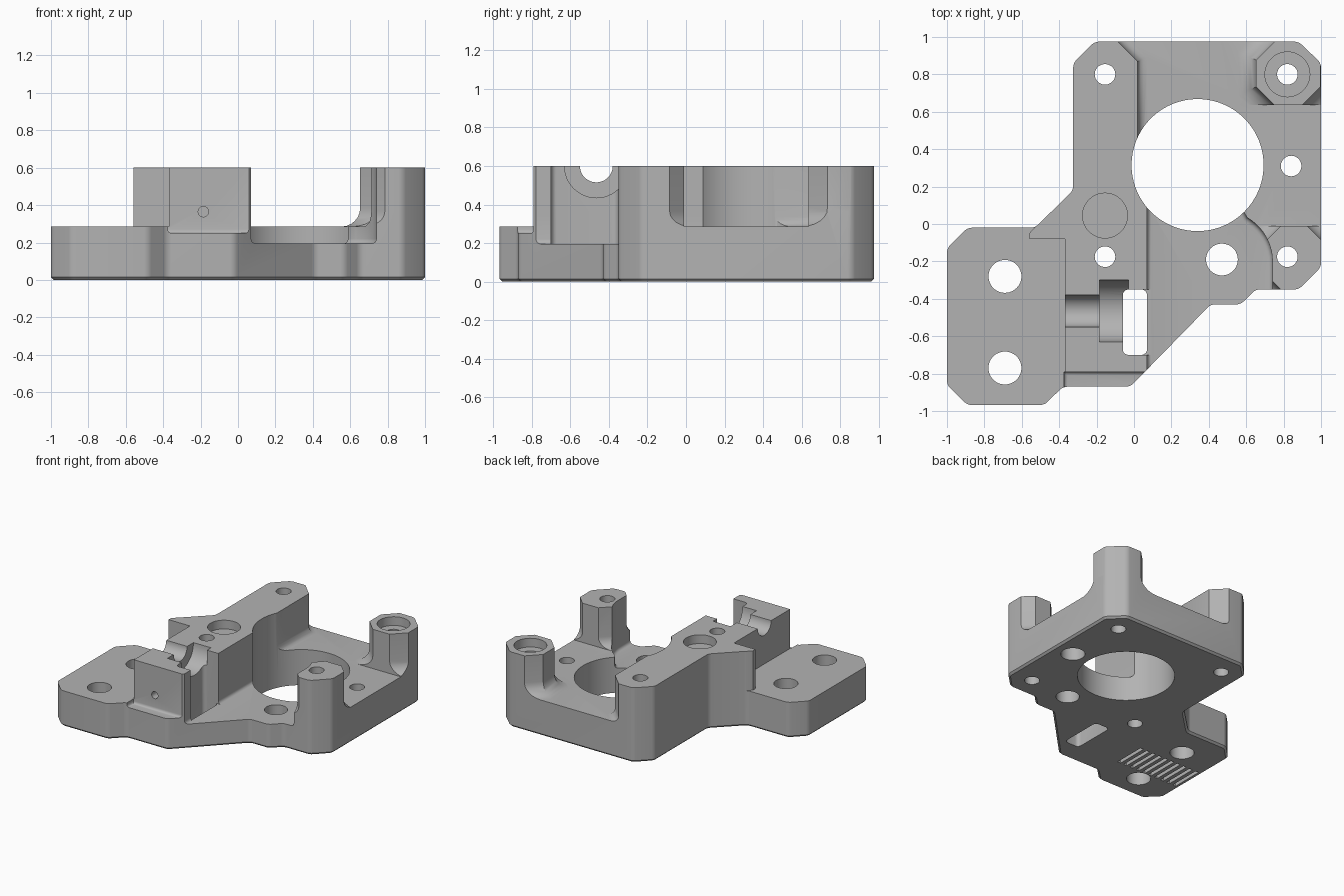
import bpy, bmesh, math
from mathutils import Matrix, Vector

if "Cube" in bpy.data.objects:
    bpy.data.objects.remove(bpy.data.objects["Cube"], do_unlink=True)

TOP = 1.0       # cutters reach above the part
FLOOR = 0.285   # main floor height


def finish(bm, name):
    bmesh.ops.recalc_face_normals(bm, faces=bm.faces[:])
    mesh = bpy.data.meshes.new(name)
    bm.to_mesh(mesh)
    bm.free()
    ob = bpy.data.objects.new(name, mesh)
    bpy.context.scene.collection.objects.link(ob)
    return ob


def prism(name, pts, z0, z1, corner=0.0, foot=0.0, foot_segments=4):
    """Extruded outline with rounded vertical corners and bevelled lower rim."""
    bm = bmesh.new()
    face = bm.faces.new([bm.verts.new((x, y, z0)) for x, y in pts])
    ext = bmesh.ops.extrude_face_region(bm, geom=[face])
    bmesh.ops.translate(bm, vec=(0, 0, z1 - z0),
                        verts=[v for v in ext["geom"] if isinstance(v, bmesh.types.BMVert)])
    if corner:
        upright = [e for e in bm.edges if abs(e.verts[0].co.z - e.verts[1].co.z) > 0.01]
        bmesh.ops.bevel(bm, geom=upright, offset=corner, segments=4, profile=0.5, affect="EDGES")
    if foot:
        rim = [e for e in bm.edges if all(abs(v.co.z - z0) < 1e-4 for v in e.verts)]
        bmesh.ops.bevel(bm, geom=rim, offset=foot, segments=foot_segments, profile=0.5, affect="EDGES")
    return finish(bm, name)


def box(name, x0, x1, y0, y1, z0, z1, corner=0.0, foot=0.0):
    return prism(name, [(x0, y0), (x1, y0), (x1, y1), (x0, y1)], z0, z1, corner, foot)


def cylinder(name, start, end, r, sides=48):
    a, b = Vector(start), Vector(end)
    turn = (b - a).to_track_quat("Z", "Y").to_matrix().to_4x4()
    bm = bmesh.new()
    bmesh.ops.create_cone(bm, cap_ends=True, segments=sides, radius1=r, radius2=r,
                          depth=(b - a).length, matrix=Matrix.Translation((a + b) / 2) @ turn)
    return finish(bm, name)


def post(name, cx, cy, half, cut, flare):
    """Octagonal post with a concave flare at its foot."""
    rings = [(flare, 0.1)]
    for i in range(7):
        t = math.pi / 2 * i / 6
        rings.append((flare * (1 - math.sin(t)), FLOOR + flare * (1 - math.cos(t))))
    rings.append((0, TOP + 0.2))
    bm = bmesh.new()
    loops = []
    for grow, z in rings:
        h, c = half + grow, half - cut + grow * 0.41
        pts = [(h, -c), (h, c), (c, h), (-c, h), (-h, c), (-h, -c), (-c, -h), (c, -h)]
        loops.append([bm.verts.new((cx + x, cy + y, z)) for x, y in pts])
    for low, high in zip(loops, loops[1:]):
        for i in range(8):
            j = (i + 1) % 8
            bm.faces.new((low[i], low[j], high[j], high[i]))
    bm.faces.new(loops[0])
    bm.faces.new(loops[-1])
    return finish(bm, name)


def cut(target, *tools):
    """Subtract each tool from the target, then discard the tool."""
    for tool in tools:
        mod = target.modifiers.new("cut", "BOOLEAN")
        mod.operation, mod.solver, mod.object = "DIFFERENCE", "EXACT", tool
        deps = bpy.context.evaluated_depsgraph_get()
        mesh = bpy.data.meshes.new_from_object(target.evaluated_get(deps))
        target.modifiers.clear()
        target.data = mesh
        bpy.data.objects.remove(tool, do_unlink=True)


# Full height blank with the plan outline and a chamfered lower rim
outline = [(-1, -0.86), (-0.89, -0.968), (-0.48, -0.968), (-0.38, -0.87), (-0.02, -0.87),
           (0.41, -0.43), (0.57, -0.43), (0.65, -0.35), (0.88, -0.35), (1, -0.23),
           (1, 0.86), (0.88, 0.975), (-0.21, 0.975), (-0.325, 0.86), (-0.325, 0.18),
           (-0.53, -0.02), (-0.89, -0.02), (-1, -0.13)]
body = prism("motor_mount_body", outline, 0, 0.6, 0.022, 0.015, 1)

# Low mounting plate on one side, and the ledge at the front
cut(body,
    prism("plate_cut", [(-2, -2), (-0.37, -2), (-0.37, -0.08), (-0.56, -0.08),
                        (-0.56, -0.05), (-0.52, -0.007), (-0.6, 0.5), (-2, 0.5)], FLOOR, TOP),
    box("ledge_cut", -0.375, 2, -2, -0.79, 0.25, TOP, 0, 0.02))

# Main floor, leaving the two posts standing
floor_cut = prism("floor_cut", [(-0.24, 1.13), (0.02, 0.87), (0.02, 0.35), (0.07, 0.35),
                                (0.07, -2), (2, -2), (2, 1.5), (-0.24, 1.5)], FLOOR, TOP, 0, 0.05)
cut(floor_cut,
    post("back_post", 0.825, 0.805, 0.172, 0.1, 0.1),
    post("front_post", 0.855, -0.18, 0.17, 0.1, 0.08))
cut(body, floor_cut, box("side_floor_cut", 0.2, 2, -0.01, 0.635, FLOOR, TOP))

# Deeper pocket at the front with an arc shaped wall
arc = [(0.47 + 0.27 * math.cos(math.radians(a)), -0.2 + 0.27 * math.sin(math.radians(a)))
       for a in range(0, 61, 6)]
cut(body, prism("front_pocket_cut", [(0.07, -2), (0.74, -2)] + arc + [(0.55, 0.13), (0.07, 0.13)],
                0.195, TOP, 0, 0.025))

# Motor opening
cut(body, cylinder("motor_opening", (0.34, 0.315, -1), (0.34, 0.315, 2), 0.353, 96))

# Through holes
for x, y, r in [(-0.69, -0.28, 0.088), (-0.69, -0.77, 0.088), (0.47, -0.19, 0.085),
                (0.84, 0.31, 0.055), (0.82, 0.8, 0.055), (0.82, -0.175, 0.055),
                (-0.155, -0.175, 0.055), (-0.155, 0.8, 0.055)]:
    cut(body, cylinder("hole", (x, y, -1), (x, y, 2), r))

# Counterbores, blind recess and set screw hole
cut(body,
    cylinder("post_counterbore", (0.82, 0.8, 0.53), (0.82, 0.8, 1), 0.12),
    cylinder("magnet_recess", (-0.155, 0.045, 0.53), (-0.155, 0.045, 1), 0.12),
    cylinder("lower_counterbore", (0.84, 0.31, -1), (0.84, 0.31, 0.14), 0.088),
    cylinder("set_screw_hole", (-0.185, -1, 0.365), (-0.185, -0.6, 0.365), 0.028, 24))

# Stepped half round groove and the open slot
cut(body,
    cylinder("narrow_groove", (-0.6, -0.465, 0.6), (-0.1, -0.465, 0.6), 0.085),
    cylinder("wide_groove", (-0.185, -0.465, 0.6), (-0.03, -0.465, 0.6), 0.165),
    box("slot_through", -0.06, 0.07, -0.7, -0.35, -1, TOP, 0.03),
    box("slot_side", -0.06, 0.3, -0.7, -0.35, 0.196, TOP, 0.03))

# Row of shallow grooves under the plate
for i in range(10):
    x = -0.69 + (i - 4.5) * 0.058
    cut(body, box("grip_groove", x - 0.014, x + 0.014, -0.68, -0.42, -0.1, 0.03))

# Material and shading
grey = bpy.data.materials.new("machined_grey")
grey.use_nodes = True
colour = (0.45, 0.45, 0.45, 1)
grey.diffuse_color = colour
grey.node_tree.nodes["Principled BSDF"].inputs["Base Color"].default_value = colour
body.data.materials.clear()
body.data.materials.append(grey)
for poly in body.data.polygons:
    poly.material_index = 0

bpy.ops.object.select_all(action="DESELECT")
body.select_set(True)
bpy.context.view_layer.objects.active = body
bpy.ops.object.shade_smooth_by_angle(angle=math.radians(30))
